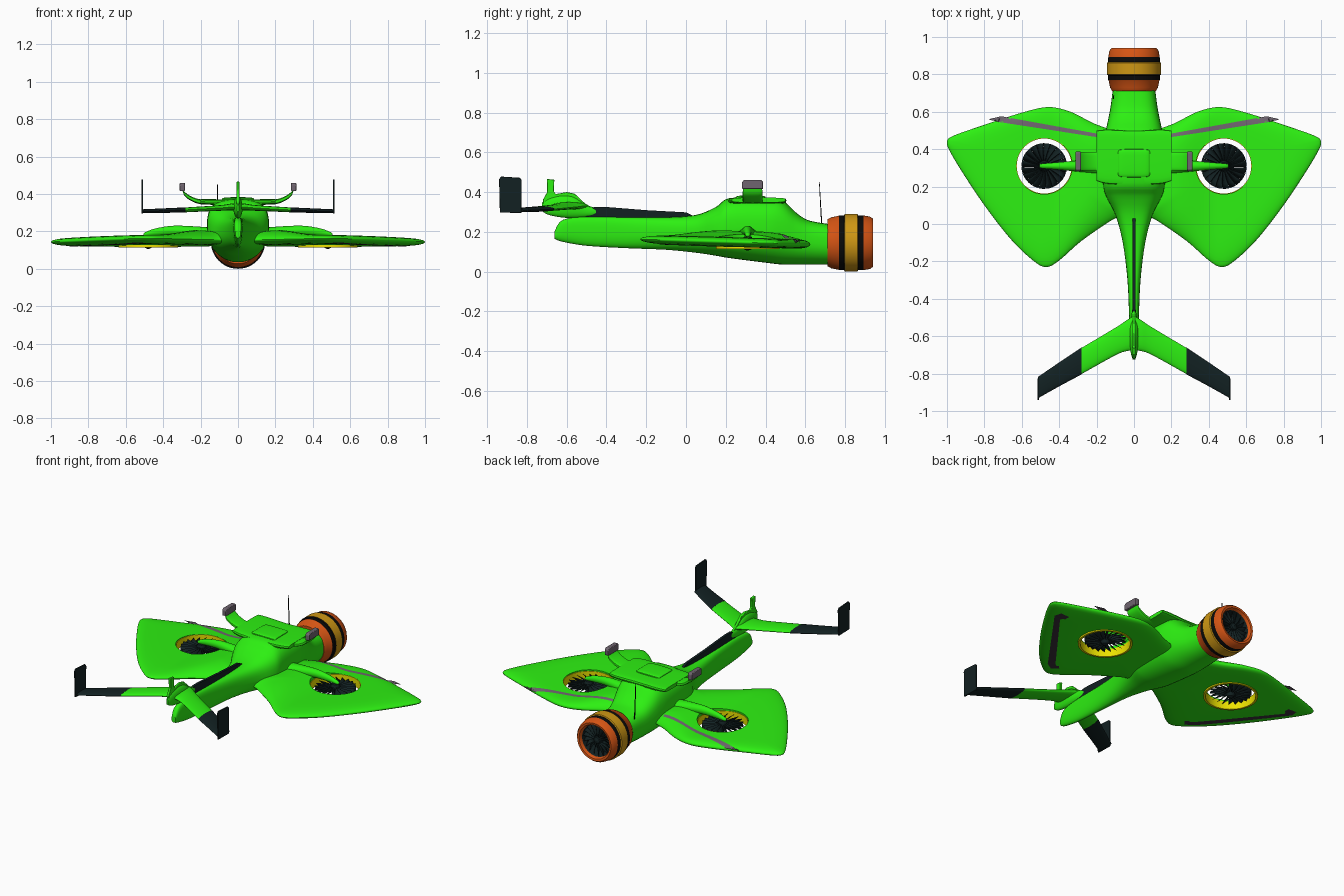
import bpy, bmesh, math
from mathutils import Matrix, Vector
from mathutils.bvhtree import BVHTree

if "Cube" in bpy.data.objects:
    bpy.data.objects.remove(bpy.data.objects["Cube"])

def mat(name, r, g, b):
    m = bpy.data.materials.new(name)
    m.diffuse_color = (r, g, b, 1)
    m.use_nodes = True
    m.node_tree.nodes["Principled BSDF"].inputs["Base Color"].default_value = m.diffuse_color
    return m

GREEN = mat("green", 0.026, 0.87, 0.006)
ORANGE = mat("orange", 0.67, 0.09, 0.007)
GOLD = mat("gold", 0.62, 0.31, 0.007)
DARK = mat("dark", 0.006, 0.015, 0.016)
BLACK = mat("black", 0.003, 0.003, 0.003)
YELLOW = mat("yellow", 0.85, 0.76, 0.0)
GREY = mat("grey", 0.16, 0.13, 0.16)
CHARCOAL = mat("charcoal", 0.045, 0.033, 0.045)

def make(name, verts, faces, mats, mirror=False, bevel=0, solid=0, idx=None, angle=35):
    me = bpy.data.meshes.new(name)
    me.from_pydata(verts, [], faces)
    for m in mats:
        me.materials.append(m)
    if idx:
        me.polygons.foreach_set("material_index", idx)
    bm = bmesh.new()
    bm.from_mesh(me)
    bmesh.ops.recalc_face_normals(bm, faces=bm.faces)
    bm.to_mesh(me)
    bm.free()
    me.polygons.foreach_set("use_smooth", [True] * len(me.polygons))
    me.set_sharp_from_angle(angle=math.radians(angle))
    ob = bpy.data.objects.new(name, me)
    bpy.context.collection.objects.link(ob)
    if solid:
        ob.modifiers.new("solid", 'SOLIDIFY').thickness = solid
    if bevel:
        b = ob.modifiers.new("bevel", 'BEVEL')
        b.width, b.segments = bevel, 2
    if mirror:
        ob.modifiers.new("mirror", 'MIRROR').use_axis[0] = True
    return ob

def skin(rings, closed=False, caps=True):
    n = len(rings[0])
    verts = [p for r in rings for p in r]
    faces = []
    for i in range(len(rings) if closed else len(rings) - 1):
        a, b = i * n, (i + 1) % len(rings) * n
        faces += [(a + j, a + (j + 1) % n, b + (j + 1) % n, b + j) for j in range(n)]
    if caps and not closed:
        faces += [tuple(range(n)), tuple(range(len(verts) - n, len(verts)))]
    return verts, faces

def spline(rows, steps, closed=False):
    n, out = len(rows), []
    get = lambda i: Vector(rows[i % n] if closed else rows[max(0, min(n - 1, i))])
    for i in range(n if closed else n - 1):
        a, b, c, d = (get(i + k) for k in (-1, 0, 1, 2))
        for s in range(steps):
            t = s / steps
            out.append(b + (c - a) * t / 2 + (a * 2 - b * 5 + c * 4 - d) * t * t / 2
                       + (b * 3 - a - c * 3 + d) * t ** 3 / 2)
    if not closed:
        out.append(get(n - 1))
    return out

def hull(name, rows, material, top=3.0, bottom=2.1, steps=4, n=40):
    # rows: y, half width, bottom z, top z
    rings = []
    for y, w, zb, zt in spline(rows, steps):
        ring = []
        for k in range(n):
            c, s = math.cos(2 * math.pi * k / n), math.sin(2 * math.pi * k / n)
            e = 2 / (top if s > 0 else bottom)
            ring.append((w * math.copysign(abs(c) ** e, c), y,
                         (zb + zt) / 2 + (zt - zb) / 2 * math.copysign(abs(s) ** e, s)))
        rings.append(ring)
    return make(name, *skin(rings), [material])

def panel(name, rows, material, mirror=True, steps=4, n=20, power=1.0):
    # rows: x, y start, y end, z centre, half thickness
    rings = []
    for x, y0, y1, z, h in spline(rows, steps):
        ring = []
        for k in range(n):
            c, s = math.cos(2 * math.pi * k / n), math.sin(2 * math.pi * k / n)
            c, s = (math.copysign(abs(v) ** power, v) for v in (c, s))
            ring.append((x, (y0 + y1) / 2 + (y1 - y0) / 2 * c, z + h * s))
        rings.append(ring)
    return make(name, *skin(rings), [material], mirror)

def prism(name, yz, x0, x1, material, mirror=False, bevel=0):
    rings = [[(x, y, z) for y, z in yz] for x in (x0, x1)]
    return make(name, *skin(rings), [material], mirror, bevel)

def lathe(name, prof, segmats, matrix, closed=False, mirror=False, n=48):
    # prof: (radius, height); one material per segment
    rings = [[matrix @ Vector((r * math.cos(2 * math.pi * k / n), r * math.sin(2 * math.pi * k / n), h))
              for k in range(n)] for r, h in prof]
    verts, faces = skin(rings, closed, caps=False)
    mats = list(dict.fromkeys(segmats))
    idx = [mats.index(segmats[(f // n) % len(segmats)]) for f in range(len(faces))]
    return make(name, verts, faces, mats, mirror, idx=idx)

def fan(name, matrix, radius, blades, height, mirror=False):
    verts, faces = [], []
    for k in range(blades):
        a0, base = 2 * math.pi * k / blades, len(verts)
        for i in range(5):
            r = 0.02 + (radius - 0.02) * i / 4
            for j in (-0.5, 0, 0.5):
                a = a0 + j * 2 * math.pi / blades * 0.95 + 0.12 * i / 4
                verts.append(matrix @ Vector((r * math.cos(a), r * math.sin(a), j * height)))
        faces += [(base + i * 3 + j, base + i * 3 + j + 1, base + i * 3 + j + 4, base + i * 3 + j + 3)
                  for i in range(4) for j in range(2)]
    make(name + "_blades", verts, faces, [DARK], mirror, solid=0.002)
    lathe(name + "_hub", [(0.001, -0.04), (0.018, -0.033), (0.028, -0.015), (0.03, 0.01), (0.02, 0.03), (0.001, 0.035)],
          [DARK] * 5, matrix, mirror=mirror, n=24)

# fuselage and tail boom
hull("fuselage", [(0.73, .112, .036, .238), (0.65, .122, .035, .25), (0.6, .13, .035, .265), (0.55, .14, .035, .30),
    (0.48, .155, .036, .362), (0.4, .165, .045, .37), (0.22, .165, .068, .37), (0.15, .15, .08, .325),
    (0.05, .10, .095, .285), (-0.1, .06, .11, .273), (-0.3, .035, .118, .273), (-0.5, .026, .13, .276),
    (-0.62, .022, .15, .26), (-0.66, .014, .165, .205)], GREEN)
# raised deck with side arms and grey tips
panel("deck", [(-.2, .23, .50, .36, .012), (-.14, .215, .505, .357, .015), (0, .21, .5, .355, .016),
    (.14, .215, .505, .357, .015), (.2, .23, .50, .36, .012)], GREEN, mirror=False, power=0.45)
panel("deck_arm", [(.13, .285, .385, .357, .014), (.2, .285, .385, .358, .013), (.25, .285, .385, .375, .012),
    (.285, .285, .385, .40, .011), (.297, .29, .38, .425, .006)], GREEN, power=0.5)
prism("arm_tip", [(.282, .415), (.388, .415), (.388, .45), (.38, .46), (.29, .46), (.282, .45)], .284, .312, GREY, True, .004)
panel("canopy_panel", [(-.085, .26, .39, .365, .01), (-.06, .25, .40, .368, .014), (.06, .25, .40, .368, .014),
    (.085, .26, .39, .365, .01)], GREEN, mirror=False, power=0.5)

# wings: rings running from the fan opening to the outline and back underneath
CX, CY, HOLE = 0.48, 0.31, 0.15
outline = spline([(.03, .44), (.03, .25), (.03, .07), (.12, .02), (.28, -.09), (.40, -.195), (.47, -.23), (.54, -.195),
    (.66, -.08), (.8, .1), (.92, .28), (.985, .39), (1.0, .44), (.965, .472), (.8, .53), (.6, .595), (.46, .625),
    (.34, .6), (.22, .54), (.12, .5)], 6, True)
def wing_ring(t, side):
    ring = []
    for p in outline:
        c = Vector((CX, CY))
        q = c + (p - c).normalized() * HOLE
        q = q.lerp(p, t)
        h = 0.024 * math.sqrt(max(0, 1 - t ** 5))
        k = max(0, min(1, (0.45 - q.x) / 0.25))
        if side > 0:
            h += 0.035 * k * k * (3 - 2 * k) * (1 - t ** 3)
        ring.append((min(q.x, 1), q.y, 0.153 - 0.03 * (q.y - 0.1) + side * h))
    return ring
ts = [math.sin(math.pi / 2 * i / 12) for i in range(13)]
wv, wf = skin([wing_ring(t, 1) for t in ts] + [wing_ring(t, -1) for t in ts[-2::-1]], closed=True)
make("wing", wv, wf, [GREEN], mirror=True, angle=50)
bvh = BVHTree.FromPolygons([Vector(v) for v in wv], wf)

# painted bands laid on the wing surface
def band(name, edge_a, edge_b, side, material, steps=16, across=3):
    verts, faces = [], []
    rows = [(Vector(edge_a[i]).lerp(Vector(edge_a[i + 1]), s / steps), Vector(edge_b[i]).lerp(Vector(edge_b[i + 1]), s / steps))
            for i in range(len(edge_a) - 1) for s in range(steps + 1)]
    for a, b in rows:
        for j in range(across + 1):
            p = a.lerp(b, j / across)
            hit = bvh.ray_cast(Vector((p.x, p.y, side)), Vector((0, 0, -side)))[0]
            verts.append((p.x, p.y, (hit.z if hit else 0.15) + side * 0.002))
    m = across + 1
    faces = [(i * m + j, i * m + j + 1, i * m + m + j + 1, i * m + m + j) for i in range(len(rows) - 1) for j in range(across)]
    make(name, verts, faces, [material], mirror=True)
band("wing_top_stripe", [(.17, .46), (.72, .545), (.775, .558)], [(.17, .478), (.71, .576), (.77, .562)], 1, GREY)
band("wing_under_stripe", [(.84, .41), (.90, .41), (.91, .36), (.56, -.12), (.51, -.15), (.48, -.11)],
     [(.84, .37), (.85, .37), (.86, .35), (.53, -.085), (.51, -.10), (.50, -.09)], -1, CHARCOAL)

# lift fans, yellow rims and their supporting pods
lathe("lift_fan_rim", [(.147, .166), (.153, .166), (.153, .126), (.160, .126), (.160, .113), (.147, .113)],
      [YELLOW] * 6, Matrix.Translation((CX, CY, 0)), closed=True, mirror=True)
fan("lift_fan", Matrix.Translation((CX, CY, .145)), .122, 20, .032, mirror=True)
panel("fan_pod", [(.14, .26, .36, .185, .035), (.25, .275, .345, .197, .031), (.35, .285, .335, .204, .026),
    (.44, .293, .327, .196, .02), (.495, .298, .322, .185, .011), (.506, .307, .313, .183, .003)], GREEN)

# nose engine: banded cowling, dark intake and fan
axis = Matrix.Translation((0, 0, .145)) @ Matrix.Rotation(-math.pi / 2, 4, 'X')
lathe("engine_cowling", [(.02, .715), (.118, .712), (.128, .73), (.136, .768), (.138, .77), (.138, .795), (.145, .798),
    (.145, .862), (.138, .865), (.138, .89), (.137, .893), (.132, .925), (.121, .94), (.108, .938), (.1, .92), (.098, .84), (.01, .84)],
    [ORANGE] * 4 + [BLACK] * 2 + [GOLD] * 2 + [BLACK] * 2 + [ORANGE] * 4 + [DARK] * 2, axis)
fan("engine_fan", axis @ Matrix.Translation((0, 0, .885)), .099, 18, .05)

# tail: spine, pod, fin, swept panels and winglets
prism("spine_strip", [(.04, .265), (.03, .283), (0, .298), (-.2, .309), (-.4, .325), (-.46, .325), (-.52, .30), (-.5, .265)], -.008, .008, DARK)
hull("tail_pod", [(-.44, .006, .285, .318), (-.5, .016, .275, .335), (-.56, .024, .27, .375), (-.62, .024, .272, .385),
    (-.69, .017, .285, .37), (-.725, .006, .305, .345)], GREEN, top=2, n=24)
prism("tail_fin", [(-.47, .32), (-.51, .345), (-.56, .392), (-.6, .40), (-.655, .39), (-.665, .405), (-.662, .462),
    (-.70, .466), (-.698, .40), (-.72, .36), (-.715, .31), (-.6, .28)], -.008, .008, GREEN, bevel=.003)
panel("tail_panel", [(0, -.49, -.675, .33, .02), (.04, -.515, -.68, .33, .018), (.1, -.555, -.702, .325, .015),
    (.28, -.662, -.802, .315, .013)], GREEN)
panel("tail_panel_tip", [(.28, -.660, -.804, .315, .0135), (.4, -.74, -.868, .311, .012), (.514, -.818, -.932, .308, .010)], DARK)
prism("winglet", [(-.936, .297), (-.828, .295), (-.826, .46), (-.835, .472), (-.93, .478), (-.94, .465)], .507, .516, DARK, True, .002)

# antenna
prism("antenna", [(.686, .225), (.68, .225), (.669, .45), (.672, .45)], -.112, -.108, BLACK)
